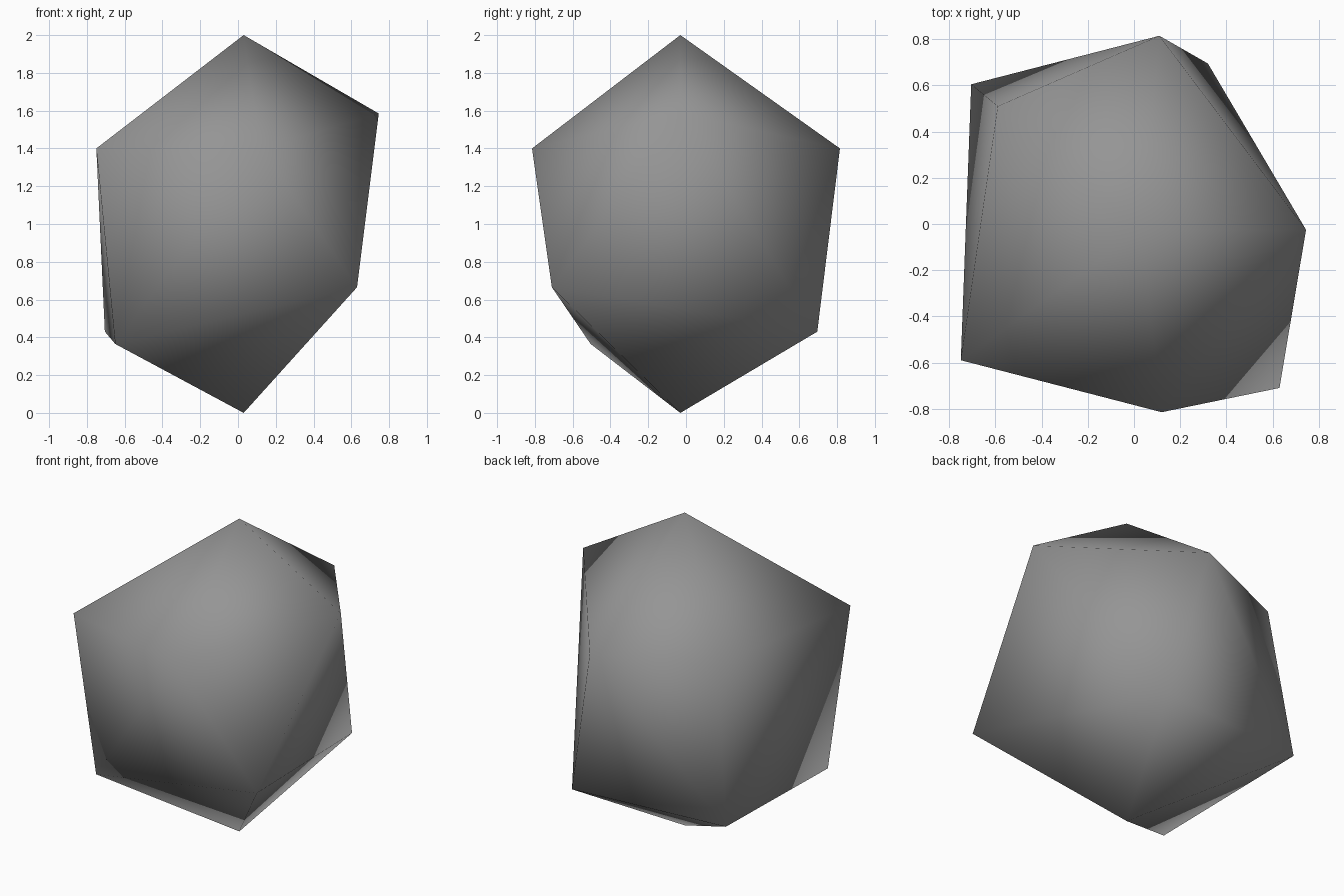
import bpy
import bmesh

# Remove the default cube only
default_cube = bpy.data.objects.get("Cube")
if default_cube:
    bpy.data.objects.remove(default_cube, do_unlink=True)


def make_material(name, colour):
    material = bpy.data.materials.new(name)
    material.use_nodes = True
    material.diffuse_color = colour
    material.node_tree.nodes["Principled BSDF"].inputs["Base Color"].default_value = colour
    return material


def make_stone(name, corners, material):
    """Wrap a closed faceted skin around the corners and shade it smooth."""
    bm = bmesh.new()
    for corner in corners:
        bm.verts.new(corner)
    bmesh.ops.convex_hull(bm, input=bm.verts)
    bmesh.ops.triangulate(bm, faces=bm.faces)
    bmesh.ops.recalc_face_normals(bm, faces=bm.faces)
    for face in bm.faces:
        face.smooth = True
    mesh = bpy.data.meshes.new(name)
    bm.to_mesh(mesh)
    bm.free()
    mesh.materials.append(material)
    stone = bpy.data.objects.new(name, mesh)
    bpy.context.collection.objects.link(stone)
    return stone


# Stone: two poles, a five-cornered shoulder and a four-cornered base
poles = [(0.03, -0.03, 2), (0.03, -0.03, 0)]
shoulder = [
    (-0.75, -0.59, 1.4),
    (0.12, -0.815, 1.4),
    (0.745, -0.025, 1.585),
    (0.11, 0.815, 1.4),
    (-0.59, 0.51, 1.4),
]
base = [
    (0.63, -0.71, 0.665),
    (0.32, 0.695, 0.43),
    (-0.705, 0.605, 0.43),
    (-0.65, -0.505, 0.365),
]

stone_grey = make_material("stone grey", (0.3, 0.3, 0.3, 1))
make_stone("stone", poles + shoulder + base, stone_grey)
